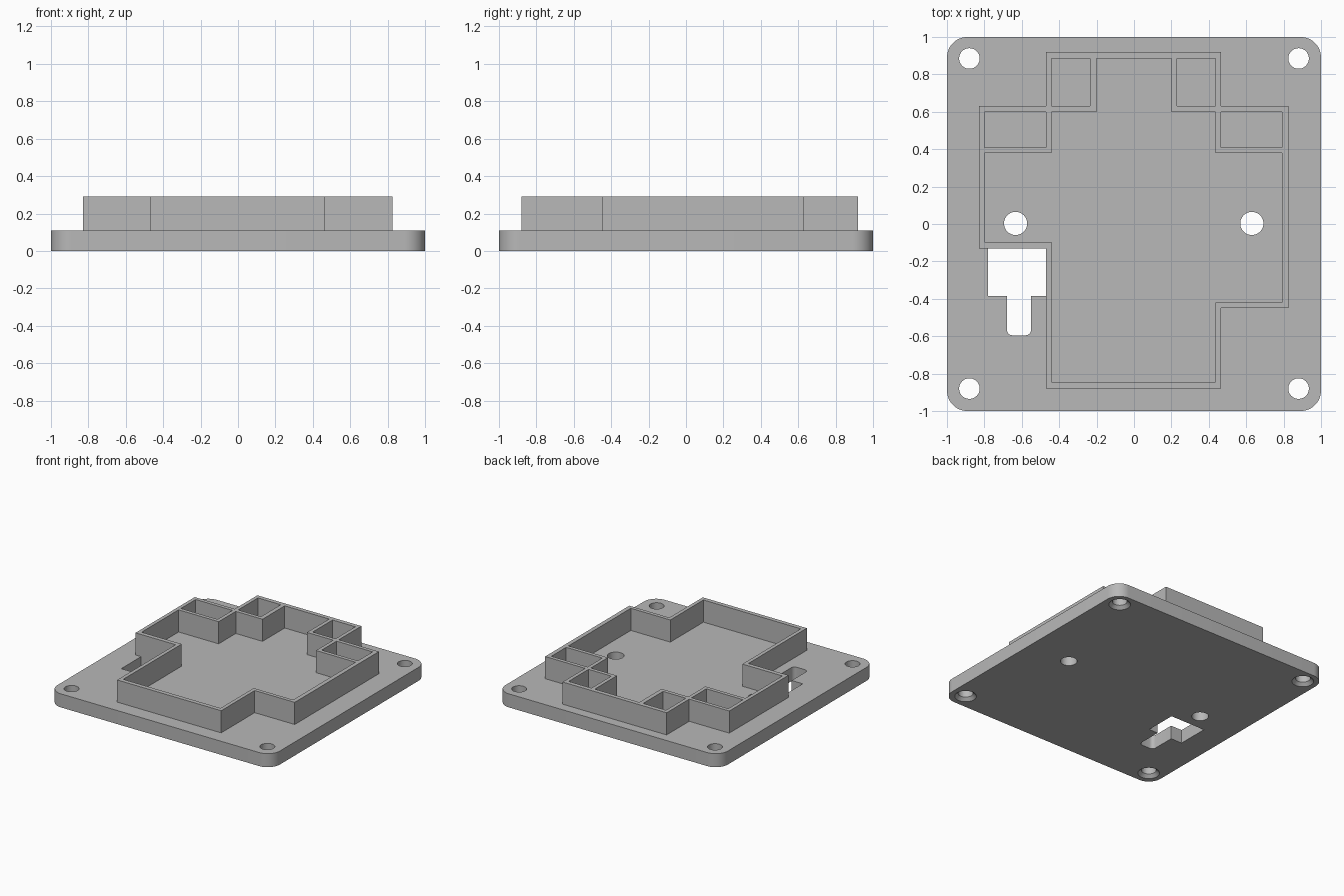
import bpy, bmesh, math

if "Cube" in bpy.data.objects:
    bpy.data.objects.remove(bpy.data.objects["Cube"])

PLATE_TOP, WALL_TOP = 0.11, 0.29

grey = bpy.data.materials.new("light grey")
grey.diffuse_color = (0.48, 0.48, 0.48, 1)
grey.use_nodes = True
grey.node_tree.nodes["Principled BSDF"].inputs["Base Color"].default_value = grey.diffuse_color


def prism(name, points, z0, z1):
    """Extrude a flat outline from z0 to z1."""
    bm = bmesh.new()
    face = bm.faces.new([bm.verts.new((x, y, z0)) for x, y in points])
    top = bmesh.ops.extrude_face_region(bm, geom=[face])["geom"]
    verts = [v for v in top if isinstance(v, bmesh.types.BMVert)]
    bmesh.ops.translate(bm, verts=verts, vec=(0, 0, z1 - z0))
    bmesh.ops.recalc_face_normals(bm, faces=bm.faces)
    return add_object(name, bm)


def cone(name, x, y, r0, r1, z0, z1):
    """Vertical cone or cylinder from z0 to z1."""
    bm = bmesh.new()
    bmesh.ops.create_cone(bm, cap_ends=True, segments=40,
                          radius1=r0, radius2=r1, depth=z1 - z0)
    bmesh.ops.translate(bm, verts=bm.verts, vec=(x, y, (z0 + z1) / 2))
    return add_object(name, bm)


def add_object(name, bm):
    mesh = bpy.data.meshes.new(name)
    bm.to_mesh(mesh)
    bm.free()
    mesh.materials.append(grey)
    ob = bpy.data.objects.new(name, mesh)
    bpy.context.collection.objects.link(ob)
    return ob


def cut(target, cutters):
    """Subtract the cutters, then remove them."""
    for c in cutters:
        c.hide_render = True
        mod = target.modifiers.new("cut", 'BOOLEAN')
        mod.operation, mod.solver, mod.object = 'DIFFERENCE', 'EXACT', c
        bpy.context.view_layer.objects.active = target
        bpy.ops.object.modifier_apply(modifier=mod.name)
        bpy.data.objects.remove(c)


def arc(cx, cy, r, start, steps):
    """Quarter arc, counter-clockwise from the start angle in degrees."""
    return [(cx + r * math.cos(math.radians(start + 90 * i / steps)),
             cy + r * math.sin(math.radians(start + 90 * i / steps)))
            for i in range(steps + 1)]


def rect(x0, x1, y0, y1):
    return [(x0, y0), (x1, y0), (x1, y1), (x0, y1)]


# base plate with rounded corners
R = 0.11
c = 1 - R
plate = prism("base_plate", arc(c, c, R, 0, 12) + arc(-c, c, R, 90, 12)
              + arc(-c, -c, R, 180, 12) + arc(c, -c, R, 270, 12), 0, PLATE_TOP)

# corner screw holes, countersunk from below
cutters = []
for x in (-0.88, 0.88):
    for y in (-0.88, 0.885):
        cutters.append(cone("screw_hole", x, y, 0.055, 0.055, -0.1, 0.2))
        cutters.append(cone("countersink", x, y, 0.09, 0.05, -0.01, 0.03))
# two larger holes inside the walls
for x in (-0.633, 0.63):
    cutters.append(cone("middle_hole", x, 0.003, 0.062, 0.062, -0.1, 0.2))
# keyhole-shaped opening with a rounded narrow end
cutters.append(prism("opening", [(-0.78, -0.13), (-0.78, -0.385), (-0.68, -0.385)]
                     + arc(-0.65, -0.565, 0.03, 180, 5)
                     + arc(-0.58, -0.565, 0.03, 270, 5)
                     + [(-0.55, -0.385), (-0.47, -0.385), (-0.47, -0.13)], -0.1, 0.2))
cut(plate, cutters)

# raised wall: stepped outline
wall = prism("raised_wall", [
    (-0.47, 0.92), (-0.47, 0.63), (-0.83, 0.63), (-0.83, -0.13), (-0.47, -0.13),
    (-0.47, -0.88), (0.465, -0.88), (0.465, -0.45), (0.825, -0.45),
    (0.825, 0.63), (0.465, 0.63), (0.465, 0.92)], PLATE_TOP, WALL_TOP)

# main cavity and the four small pockets
pockets = [
    [(-0.20, 0.885), (-0.20, 0.60), (-0.44, 0.60), (-0.44, 0.38), (-0.80, 0.38),
     (-0.80, -0.095), (-0.44, -0.095), (-0.44, -0.845), (0.435, -0.845),
     (0.435, -0.42), (0.79, -0.42), (0.79, 0.38), (0.435, 0.38), (0.435, 0.60),
     (0.20, 0.60), (0.20, 0.885)],
    rect(-0.44, -0.235, 0.63, 0.885), rect(0.23, 0.435, 0.63, 0.885),
    rect(-0.80, -0.47, 0.41, 0.60), rect(0.465, 0.79, 0.41, 0.60)]
cut(wall, [prism("pocket", p, 0, 0.4) for p in pockets])

# smooth the round edges, keep the corners sharp
for ob in (plate, wall):
    bpy.ops.object.select_all(action='DESELECT')
    ob.select_set(True)
    bpy.context.view_layer.objects.active = ob
    bpy.ops.object.shade_smooth_by_angle(angle=math.radians(30))
